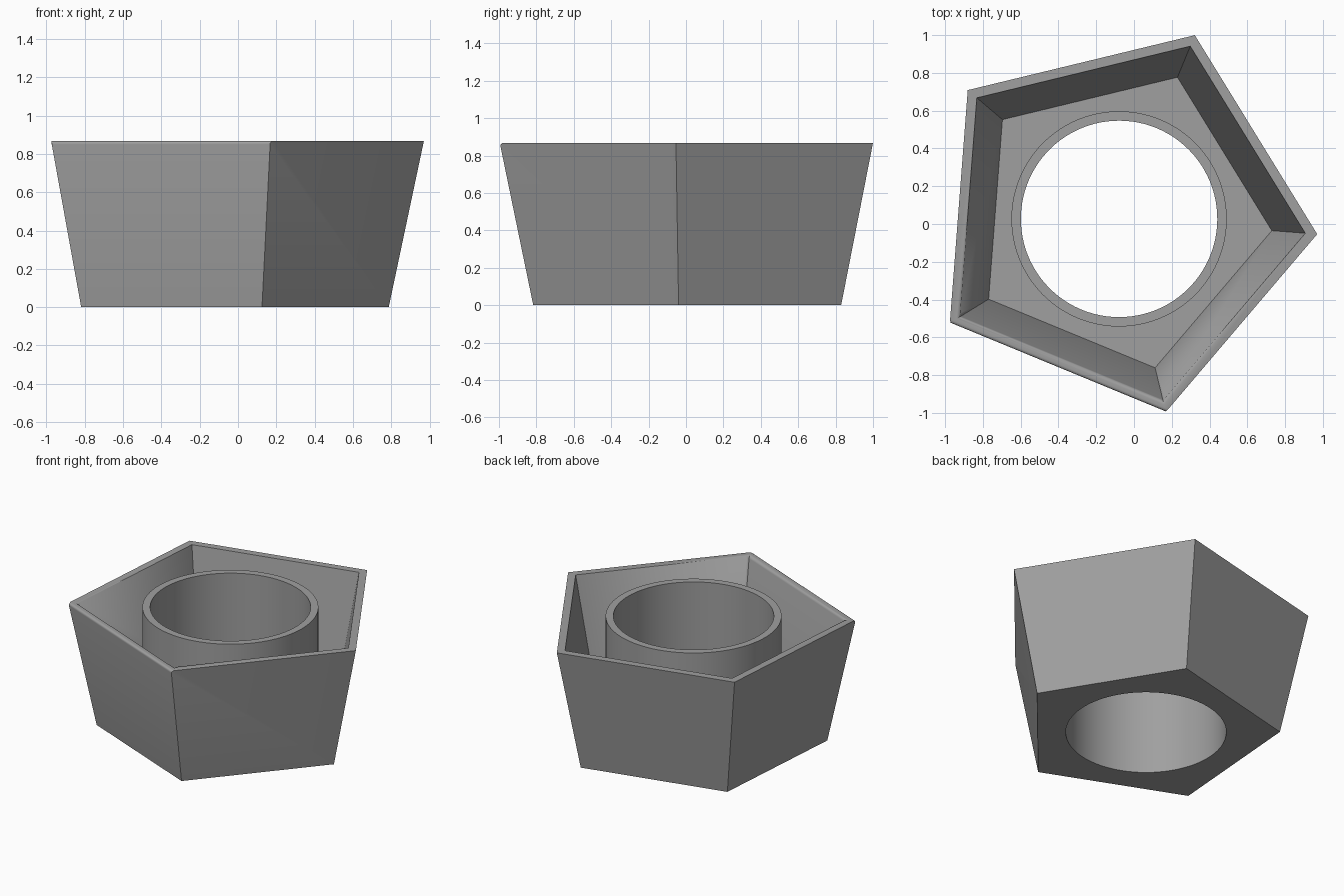
import bpy, bmesh, math

if "Cube" in bpy.data.objects:
    bpy.data.objects.remove(bpy.data.objects["Cube"])

CX, CY, H, FLOOR = -0.079, 0.027, 0.867, 0.03
TURN = math.radians(-4.4)

grey = bpy.data.materials.new("grey")
grey.diffuse_color = (0.35, 0.35, 0.35, 1)
grey.use_nodes = True
grey.node_tree.nodes["Principled BSDF"].inputs["Base Color"].default_value = grey.diffuse_color


def ring(bm, sides, r, z):
    """Closed loop of vertices and its edges."""
    vs = [bm.verts.new((CX + r * math.cos(TURN + math.tau * i / sides),
                        CY + r * math.sin(TURN + math.tau * i / sides), z))
          for i in range(sides)]
    es = [bm.edges.new((vs[i], vs[(i + 1) % sides])) for i in range(sides)]
    return vs, es


def bridge(bm, a, b):
    n = len(a[0])
    for i in range(n):
        j = (i + 1) % n
        bm.faces.new((a[0][i], a[0][j], b[0][j], b[0][i]))


bm = bmesh.new()
# Tapered five-sided shell: outer wall, rim, inner wall
base_out, rim_out = ring(bm, 5, 0.868, 0), ring(bm, 5, 1.052, H)
rim_in, floor_in = ring(bm, 5, 0.989, H), ring(bm, 5, 0.811, FLOOR)
# Open centre tube, flush with the rim
N = 96
tube_floor, tube_out = ring(bm, N, 0.57, FLOOR), ring(bm, N, 0.57, H)
tube_in, hole = ring(bm, N, 0.52, H), ring(bm, N, 0.52, 0)
for a, b in ((base_out, rim_out), (rim_out, rim_in), (rim_in, floor_in),
             (tube_floor, tube_out), (tube_out, tube_in), (tube_in, hole)):
    bridge(bm, a, b)
# Floor and underside around the tube
for a, b in ((floor_in, tube_floor), (base_out, hole)):
    bmesh.ops.triangle_fill(bm, use_beauty=True, edges=a[1] + b[1])
# Softened rim on the front left side
bmesh.ops.bevel(bm, geom=[rim_out[1][3], rim_in[1][3]], offset=0.018,
                segments=4, profile=0.5, affect='EDGES')
bmesh.ops.recalc_face_normals(bm, faces=bm.faces[:])

mesh = bpy.data.meshes.new("planter")
bm.to_mesh(mesh)
bm.free()
mesh.materials.append(grey)
planter = bpy.data.objects.new("planter", mesh)
bpy.context.collection.objects.link(planter)
bpy.context.view_layer.objects.active = planter
planter.select_set(True)
bpy.ops.object.shade_smooth_by_angle(angle=math.radians(30))
